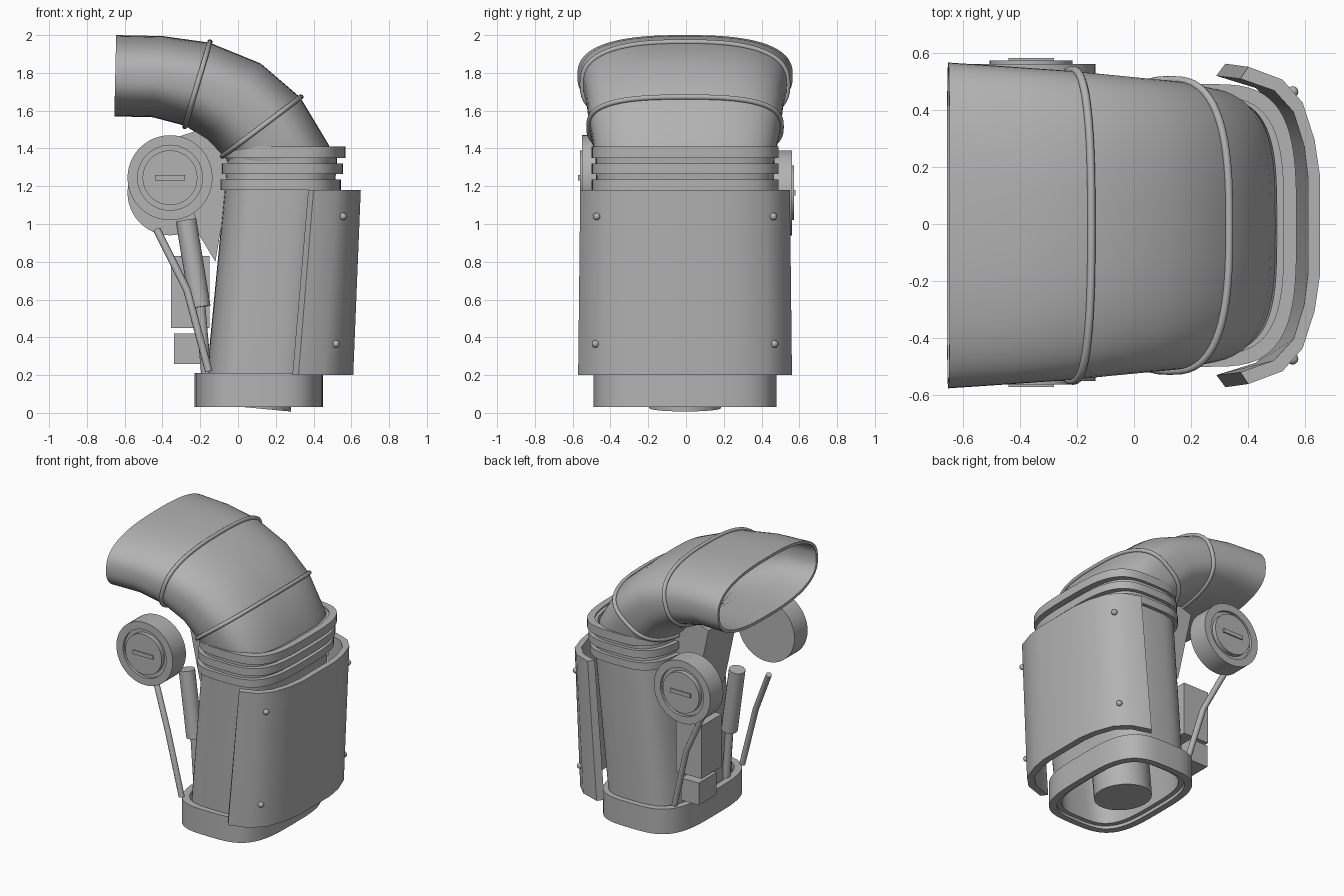
import bpy, bmesh, math
from mathutils import Vector

cube = bpy.data.objects.get("Cube")
if cube:
    bpy.data.objects.remove(cube)

grey = bpy.data.materials.new("plain_grey")
grey.use_nodes = True
GREY = (0.45, 0.45, 0.45, 1)
grey.diffuse_color = GREY
grey.node_tree.nodes["Principled BSDF"].inputs["Base Color"].default_value = GREY
CY = -0.005   # centre line of the body in y


def finish(name, bm, angle=35):
    bmesh.ops.recalc_face_normals(bm, faces=bm.faces[:])
    mesh = bpy.data.meshes.new(name)
    bm.to_mesh(mesh)
    bm.free()
    ob = bpy.data.objects.new(name, mesh)
    bpy.context.collection.objects.link(ob)
    mesh.materials.append(grey)
    bpy.ops.object.select_all(action='DESELECT')
    bpy.context.view_layer.objects.active = ob
    ob.select_set(True)
    bpy.ops.object.shade_smooth_by_angle(angle=math.radians(angle))
    return ob


def skin(name, rings, closed=False, angle=35):
    """Join loops of points; closed joins last to first, otherwise cap the ends."""
    bm = bmesh.new()
    loops = [[bm.verts.new(p) for p in r] for r in rings]
    n = len(loops[0])
    pairs = list(zip(loops, loops[1:]))
    if closed:
        pairs.append((loops[-1], loops[0]))
    else:
        bm.faces.new(loops[0])
        bm.faces.new(loops[-1])
    for a, b in pairs:
        for i in range(n):
            j = (i + 1) % n
            bm.faces.new((a[i], a[j], b[j], b[i]))
    return finish(name, bm, angle)


def section(p, q, half, power=3.4, inset=0, count=64):
    """Rounded section spanning p to q in xz and +-half in y."""
    p, q = Vector((p[0], CY, p[1])), Vector((q[0], CY, q[1]))
    u = (q - p) / 2
    mid = (p + q) / 2
    u = u.normalized() * (u.length - inset)
    pts = []
    for i in range(count):
        t = math.tau * i / count
        c, s = math.cos(t), math.sin(t)
        c = math.copysign(abs(c) ** (2 / power), c)
        s = math.copysign(abs(s) ** (2 / power), s)
        pts.append(mid + u * c + Vector((0, (half - inset) * s, 0)))
    return pts


def shell(name, stations, wall, angle=35):
    outer = [section(*s) for s in stations]
    inner = [section(*s, inset=wall) for s in reversed(stations)]
    return skin(name, outer + inner, True, angle)


def tube(name, pts, radius, cyclic=False, res=3):
    cu = bpy.data.curves.new(name, 'CURVE')
    cu.dimensions = '3D'
    cu.bevel_depth = radius
    cu.bevel_resolution = res
    cu.use_fill_caps = True
    sp = cu.splines.new('POLY')
    sp.points.add(len(pts) - 1)
    for sp_pt, p in zip(sp.points, pts):
        sp_pt.co = (*p, 1)
    sp.use_cyclic_u = cyclic
    cu.materials.append(grey)
    ob = bpy.data.objects.new(name, cu)
    bpy.context.collection.objects.link(ob)
    return ob


def box(name, lo, hi):
    (a, b, c), (d, e, f) = lo, hi
    return skin(name, [[(a, b, z), (d, b, z), (d, e, z), (a, e, z)] for z in (c, f)])


# Lower collar, leaning sleeve and inner core
shell("base_collar", [((-.23, .03), (.45, .03), .485), ((-.23, .21), (.45, .21), .485)], .045)
shell("sleeve", [((-.18, .05), (.41, .05), .44), ((-.05, 1.4), (.53, 1.4), .475)], .03)
tube("inner_core", [(.09, CY, .025), (.2, CY, 1.2)], .19, res=10)

# Stacked rings at the top of the sleeve
for i, (z0, z1) in enumerate([(1.18, 1.235), (1.265, 1.32), (1.35, 1.41)]):
    l, r = -.097 + .008 * i, .545 + .012 * i
    shell(f"neck_ring_{i + 1}", [((l, z0), (r, z0), .495), ((l, z1), (r, z1), .495)], .045)

# Bent duct: inner-bend point, outer-bend point, half width, roundness
duct = [
    ((-.05, 1.25), (.51, 1.25), .46, 3.2),
    ((-.06, 1.34), (.48, 1.42), .48, 3.0),
    ((-.08, 1.36), (.33, 1.67), .505, 2.8),
    ((-.16, 1.445), (.12, 1.85), .52, 2.7),
    ((-.28, 1.52), (-.15, 1.96), .54, 2.6),
    ((-.45, 1.565), (-.4, 1.995), .555, 2.6),
    ((-.655, 1.57), (-.645, 2.0), .57, 2.6),
]
shell("bent_duct", duct, .02, 50)
for name, k in (("lower_hoop", 2), ("upper_hoop", 4)):
    tube(name, section(*duct[k], inset=-.004), .014, True)

# Wrapped side plate
half = [(.40, .555), (.52, .51), (.59, .43), (.632, .3), (.65, .18)]
path = half + [(x, -y) for x, y in reversed(half)]


def plate_point(x, y, z):
    t = (z - .2) / .98
    xb = .32 + (x - .4) * 1.16
    return Vector((xb + (x - xb) * t, y * (1.02 - .02 * t) + CY, z))


def plate_loop(z):
    inner = [(x - .035 * (1 - abs(y)) - .012, y * .925) for x, y in reversed(path)]
    return [plate_point(x, y, z) for x, y in path + inner]


skin("side_plate", [plate_loop(.2), plate_loop(1.18)], angle=32)
for z in (.365, 1.04):
    for s in (-1, 1):
        bm = bmesh.new()
        bmesh.ops.create_uvsphere(bm, u_segments=12, v_segments=8, radius=.02)
        bmesh.ops.translate(bm, verts=bm.verts, vec=plate_point(.563, s * .466, z))
        finish("plate_rivet", bm)

# Round drums with a grooved face and slot
drum = [(.001, .15), (.225, .15), (.225, 0), (.172, 0), (.172, .02),
        (.145, .02), (.145, -.012), (.001, -.012)]
for side, s, face, z in (("right", -1, .55, 1.245), ("left", 1, .56, 1.165)):
    rings = [[(-.36 + r * math.cos(math.tau * i / 48), s * (face - d),
               z + r * math.sin(math.tau * i / 48)) for i in range(48)] for r, d in drum]
    skin(f"{side}_drum", rings)
    a, b = sorted((s * face, s * (face + .021)))
    box(f"{side}_drum_slot", (-.44, a, z - .014), (-.28, b, z + .014))

# Rear bracket and control boxes
profile = [(-.32, 1.46), (-.2, 1.5), (-.05, 1.42), (-.06, 1.15), (-.12, .8), (-.21, .95)]
skin("rear_bracket", [[(x, y, z) for x, z in profile] for y in (-.14, .2)])
box("upper_box", (-.355, .1, .45), (-.15, .33, .83))
box("lower_box", (-.34, .14, .26), (-.2, .34, .42))

# Piston and bent rods
tube("piston_body", [(-.275, -.19, 1.02), (-.2, -.21, .56)], .055, res=5)
tube("piston_rod", [(-.2, -.21, .57), (-.165, -.22, .17)], .027)
tube("right_bent_rod", [(-.43, -.33, .97), (-.27, -.41, .65), (-.155, -.42, .22)], .02)
tube("left_bent_rod", [(-.43, .41, .97), (-.27, .38, .65), (-.155, .35, .22)], .02)
